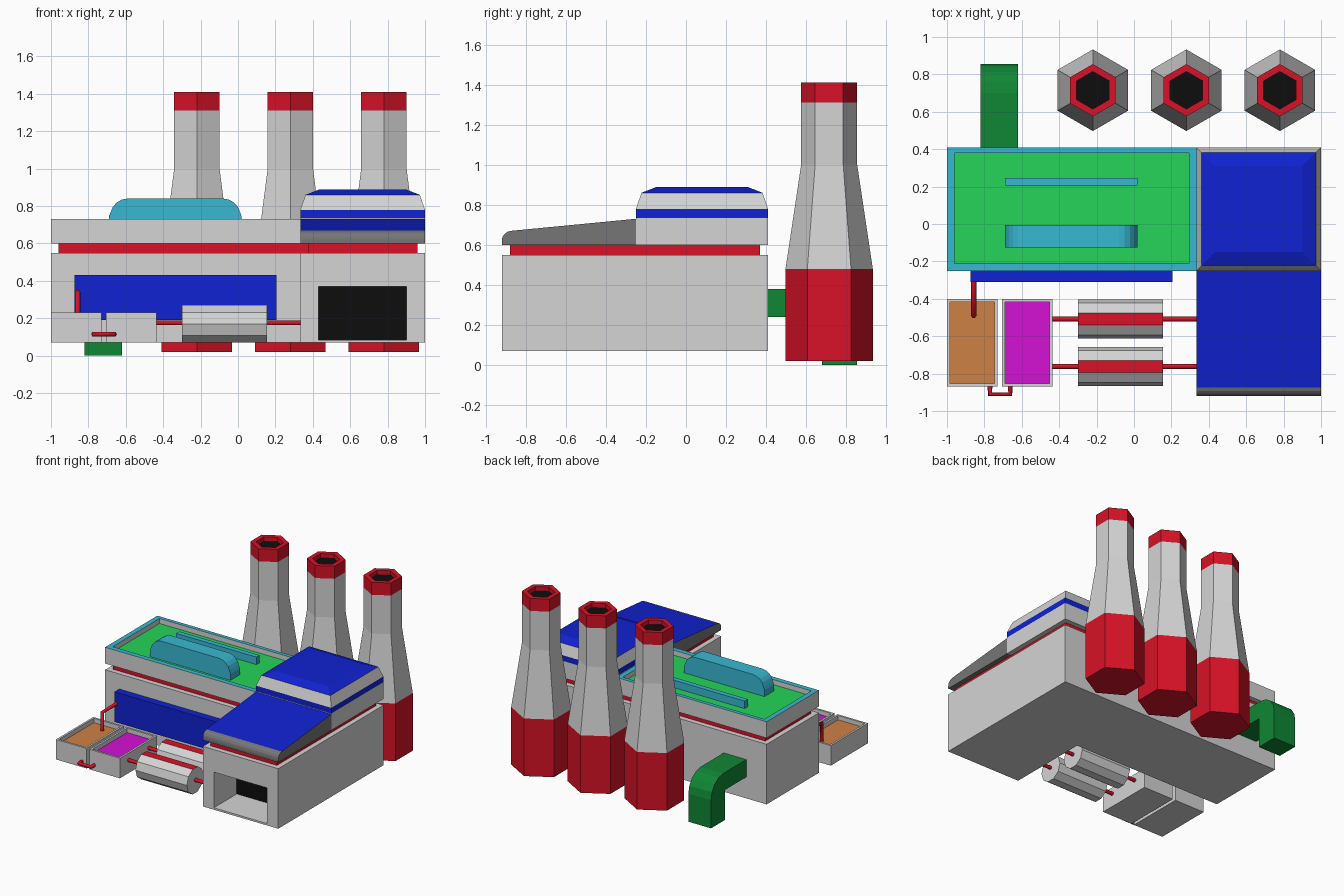
import bpy, bmesh, math
from mathutils import Vector

if "Cube" in bpy.data.objects:
    bpy.data.objects.remove(bpy.data.objects["Cube"])

COLOURS = {
    "light_grey": (0.66, 0.66, 0.66), "dark_grey": (0.18, 0.18, 0.18),
    "red": (0.68, 0.006, 0.02), "blue": (0.005, 0.016, 0.64),
    "cyan": (0.04, 0.48, 0.64), "bright_green": (0.018, 0.66, 0.1),
    "dark_green": (0.005, 0.24, 0.035), "orange": (0.62, 0.22, 0.06),
    "magenta": (0.66, 0.006, 0.66), "black": (0.004, 0.004, 0.004)}
NAMES = list(COLOURS)
MATS = []
for n, c in COLOURS.items():
    m = bpy.data.materials.new(n)
    m.diffuse_color = (*c, 1)
    m.use_nodes = True
    m.node_tree.nodes["Principled BSDF"].inputs["Base Color"].default_value = m.diffuse_color
    MATS.append(m)


def finish(bm, name):
    me = bpy.data.meshes.new(name)
    bm.to_mesh(me)
    bm.free()
    for m in MATS:
        me.materials.append(m)
    ob = bpy.data.objects.new(name, me)
    bpy.context.collection.objects.link(ob)
    return ob


def loft(name, rings, colours, caps):
    """Stack closed rings of points; colours per band, caps = (first, last)."""
    bm = bmesh.new()
    vs = [[bm.verts.new(p) for p in r] for r in rings]
    n = len(rings[0])
    groups = []
    for a, b, col in zip(vs, vs[1:], colours):
        groups += [(bm.faces.new((a[i], a[(i + 1) % n], b[(i + 1) % n], b[i])), col) for i in range(n)]
    groups += [(bm.faces.new(vs[0][::-1]), caps[0]), (bm.faces.new(vs[-1]), caps[1])]
    for f, col in groups:
        f.material_index = NAMES.index(col)
    bmesh.ops.recalc_face_normals(bm, faces=bm.faces)
    return finish(bm, name)


def rect(x0, x1, y0, y1, z, inset=0):
    i = inset
    return [(x0 + i, y0 + i, z), (x1 - i, y0 + i, z), (x1 - i, y1 - i, z), (x0 + i, y1 - i, z)]


def box(name, x0, x1, y0, y1, z0, z1, col):
    return loft(name, [rect(x0, x1, y0, y1, z0), rect(x0, x1, y0, y1, z1)], [col], (col, col))


def prism_x(name, yz, x0, x1, col, cap=None):
    return loft(name, [[(x, y, z) for y, z in yz] for x in (x0, x1)], [col], (cap or col,) * 2)


def recess(ob, direction, lo, hi, depth, floor, rim=None):
    """Inset the face looking along direction to the lo-hi window and push it in."""
    d = Vector(direction)
    bm = bmesh.new()
    bm.from_mesh(ob.data)
    bm.normal_update()
    f = max(bm.faces, key=lambda q: q.normal.dot(d))
    base = f.material_index
    ring = bmesh.ops.inset_individual(bm, faces=[f], thickness=0.01)["faces"]
    if rim:
        for q in ring:
            q.material_index = NAMES.index(rim)
    mid = f.calc_center_median()
    for v in f.verts:
        for k in range(3):
            if abs(d[k]) < 0.5:
                v.co[k] = lo[k] if v.co[k] < mid[k] else hi[k]
    walls = bmesh.ops.inset_individual(bm, faces=[f], thickness=0, depth=0)["faces"]
    for v in f.verts:
        v.co -= d * depth
    for q in walls:
        q.material_index = base
    f.material_index = NAMES.index(floor)
    bm.to_mesh(ob.data)
    bm.free()


def pipe(name, points, r=0.014, col="red"):
    cu = bpy.data.curves.new(name, "CURVE")
    cu.dimensions = "3D"
    cu.bevel_depth, cu.bevel_resolution, cu.use_fill_caps = r, 1, True
    s = cu.splines.new("POLY")
    s.points.add(len(points) - 1)
    for p, co in zip(s.points, points):
        p.co = (*co, 1)
    ob = bpy.data.objects.new(name, cu)
    cu.materials.append(MATS[NAMES.index(col)])
    bpy.context.collection.objects.link(ob)


def arc(cx, cy, rx, ry, a0, a1, n):
    return [(cx + rx * math.cos(math.radians(a0 + (a1 - a0) * i / n)),
             cy + ry * math.sin(math.radians(a0 + (a1 - a0) * i / n))) for i in range(n + 1)]


XM = 0.333
# Lower walls: long hall, and front wing with a deep loading bay
box("main_hall", -1, 1, -0.25, 0.41, 0.07, 0.55, "light_grey")
wing = box("front_wing", XM, 1, -0.92, -0.25, 0.07, 0.55, "light_grey")
recess(wing, (0, -1, 0), (0.43, 0, 0.085), (0.9, 0, 0.37), 0.29, "black")

# Red recessed band under the roofs
box("hall_band", -0.96, 0.96, -0.21, 0.37, 0.55, 0.60, "red")
box("wing_band", XM + 0.04, 0.96, -0.88, -0.21, 0.55, 0.60, "red")

# Hall roof: cyan parapet top, sunken green deck
roof = box("hall_roof", -1, XM, -0.25, 0.41, 0.60, 0.73, "light_grey")
recess(roof, (0, 0, 1), (-0.96, -0.21, 0), (0.293, 0.38, 0), 0.04, "bright_green", "cyan")

# Rounded skylight and low ridge on the deck
sky = ([(-0.69, 0.68), (-0.69, 0.74)] + arc(-0.59, 0.74, 0.095, 0.10, 165, 90, 4)
       + arc(-0.08, 0.74, 0.095, 0.10, 90, 15, 4) + [(0.02, 0.74), (0.02, 0.68)])
loft("skylight", [[(x, y, z) for x, z in sky] for y in (-0.125, -0.005)], ["cyan"], ("cyan", "cyan"))
box("deck_ridge", -0.69, 0.02, 0.205, 0.245, 0.68, 0.75, "cyan")

# Sloping wing roof with rounded nose, blue on top
nose = arc(-0.87, 0.62, 0.05, 0.05, 180, 95, 4)
slope = prism_x("wing_slope_roof", [(-0.25, 0.60), (-0.92, 0.60)] + nose + [(-0.25, 0.73)], XM, 1, "dark_grey")
for p in slope.data.polygons:
    if p.normal.z > 0.8 and p.center.y > -0.8:
        p.material_index = NAMES.index("blue")

# Tall roof block with blue stripe and hipped blue cap
R = (XM, 1, -0.25, 0.41)
loft("roof_block", [rect(*R, 0.60), rect(*R, 0.735), rect(*R, 0.78), rect(*R, 0.86, 0.028), rect(*R, 0.888, 0.1)],
     ["light_grey", "blue", "light_grey", "blue"], ("light_grey", "blue"))

# Three hexagonal chimneys with red base, red tip and dark flue
for i, cx in enumerate((-0.22, 0.28, 0.78)):
    def hexa(r, z):
        return [(cx + r * math.sin(k * math.pi / 3), 0.715 + r * math.cos(k * math.pi / 3), z) for k in range(6)]
    loft(f"chimney_{i + 1}",
         [hexa(0.218, 0.02), hexa(0.218, 0.48), hexa(0.14, 1.0), hexa(0.14, 1.31),
          hexa(0.14, 1.41), hexa(0.1, 1.41), hexa(0.1, 1.375)],
         ["red", "light_grey", "light_grey", "red", "red", "red"], ("red", "black"))

# Green exhaust duct bending down to the ground
duct = ([(0.41, 0.24), (0.41, 0.38)] + arc(0.70, 0.225, 0.155, 0.155, 90, 0, 4)
        + [(0.855, 0.0), (0.68, 0.0), (0.68, 0.24)])
prism_x("exhaust_duct", duct, -0.82, -0.62, "dark_green")

# Blue panel on the hall front
box("front_panel", -0.875, 0.205, -0.31, -0.25, 0.19, 0.43, "blue")

# Two open settling bins
for name, x0, col in (("orange_bin", -1, "orange"), ("magenta_bin", -0.705, "magenta")):
    b = box(name, x0, x0 + 0.27, -0.87, -0.40, 0.07, 0.23, "light_grey")
    recess(b, (0, 0, 1), (x0 + 0.016, -0.854, 0), (x0 + 0.254, -0.416, 0), 0.035, col)

# Ten-sided tanks with a red top strip, and the feed pipes through them
for i, cy in enumerate((-0.508, -0.762)):
    ring = [(cy + 0.105 * math.cos(k * math.pi / 5), 0.17 + 0.105 * math.sin(k * math.pi / 5)) for k in range(10)]
    tank = prism_x(f"tank_{i + 1}", ring, -0.30, 0.155, "light_grey")
    for p in tank.data.polygons:
        if p.normal.z > 0.95:
            p.material_index = NAMES.index("red")
    pipe(f"feed_pipe_left_{i + 1}", [(-0.44, cy, 0.175), (-0.29, cy, 0.175)])
    pipe(f"feed_pipe_right_{i + 1}", [(0.145, cy, 0.175), (0.34, cy, 0.175)])

# Pipe from panel down into the orange bin, and link between bins
pipe("inlet_pipe", [(-0.857, -0.30, 0.34), (-0.857, -0.49, 0.34), (-0.857, -0.49, 0.19)])
pipe("link_pipe", [(-0.77, -0.86, 0.115), (-0.77, -0.91, 0.115), (-0.662, -0.91, 0.115), (-0.662, -0.86, 0.115)])
